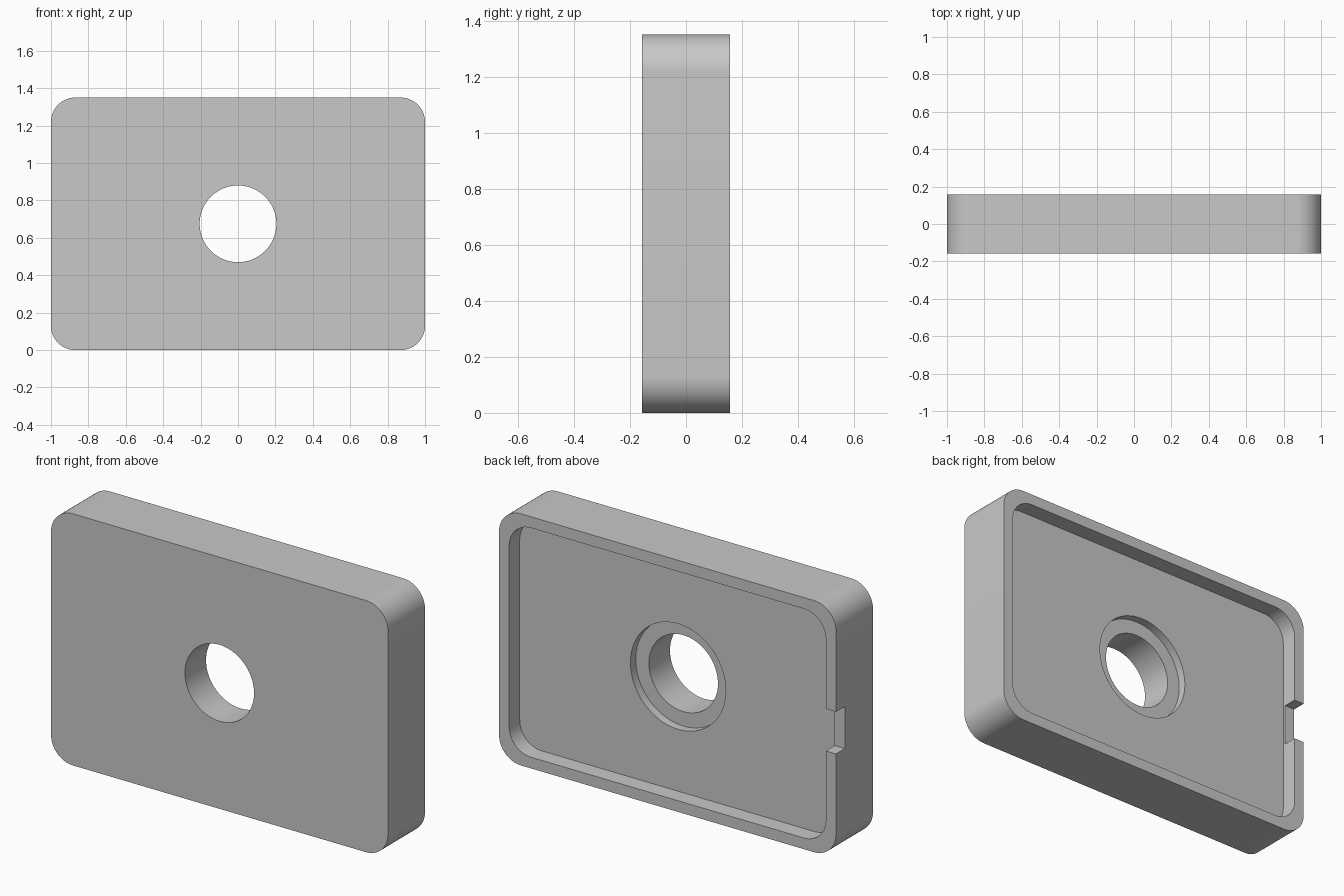
import bpy, bmesh, math

cube = bpy.data.objects.get("Cube")
if cube:
    bpy.data.objects.remove(cube, do_unlink=True)

WIDTH, HEIGHT, DEPTH = 2.0, 1.35, 0.314
BACK = DEPTH / 2
MID_Z = HEIGHT / 2
WALL = 0.06
RADIUS = 0.13
FLOOR = BACK - 0.09          # level of the recessed panel
SEAT = FLOOR - 0.045         # level of the counterbore seat

grey = bpy.data.materials.new("plain grey")
grey.use_nodes = True
color = (0.58, 0.58, 0.58, 1)
grey.diffuse_color = color
grey.node_tree.nodes["Principled BSDF"].inputs["Base Color"].default_value = color


def rounded_rect(w, h, r, steps=16):
    """Outline of a rounded rectangle in x and z, around the plate's centre."""
    points = []
    for quarter, (sx, sz) in enumerate([(1, 1), (-1, 1), (-1, -1), (1, -1)]):
        for i in range(steps + 1):
            a = math.pi / 2 * (quarter + i / steps)
            points.append((sx * (w / 2 - r) + r * math.cos(a),
                           sz * (h / 2 - r) + r * math.sin(a)))
    return points


def circle(r, sides=96):
    return [(r * math.cos(math.tau * i / sides), r * math.sin(math.tau * i / sides))
            for i in range(sides)]


def prism(name, outline, y0, y1):
    """Extrude an outline along y."""
    bm = bmesh.new()
    face = bm.faces.new([bm.verts.new((x, y0, z + MID_Z)) for x, z in outline])
    grown = bmesh.ops.extrude_face_region(bm, geom=[face])["geom"]
    new_verts = [v for v in grown if isinstance(v, bmesh.types.BMVert)]
    bmesh.ops.translate(bm, verts=new_verts, vec=(0, y1 - y0, 0))
    bmesh.ops.recalc_face_normals(bm, faces=bm.faces)
    mesh = bpy.data.meshes.new(name)
    bm.to_mesh(mesh)
    bm.free()
    mesh.materials.append(grey)
    obj = bpy.data.objects.new(name, mesh)
    bpy.context.collection.objects.link(obj)
    return obj


# Solid rounded plate
plate = prism("cover_plate", rounded_rect(WIDTH, HEIGHT, RADIUS), -BACK, BACK)

# Cutters: back recess, counterbore, through hole and edge notch
x0, x1, half = -WIDTH / 2 - 0.1, -WIDTH / 2 + WALL + 0.05, 0.113
cutters = [
    prism("recess_cutter", rounded_rect(WIDTH - 2 * WALL, HEIGHT - 2 * WALL, RADIUS),
          FLOOR, BACK + 0.1),
    prism("counterbore_cutter", circle(0.283), SEAT, BACK + 0.2),
    prism("hole_cutter", circle(0.205), -BACK - 0.1, BACK + 0.3),
    prism("notch_cutter", [(x0, -half), (x1, -half), (x1, half), (x0, half)],
          BACK - 0.075, BACK + 0.15),
]

bpy.ops.object.select_all(action='DESELECT')
bpy.context.view_layer.objects.active = plate
plate.select_set(True)
for cutter in cutters:
    cutter.hide_render = True
    mod = plate.modifiers.new(cutter.name, 'BOOLEAN')
    mod.operation = 'DIFFERENCE'
    mod.solver = 'EXACT'
    mod.object = cutter
    bpy.ops.object.modifier_apply(modifier=mod.name)
    bpy.data.objects.remove(cutter, do_unlink=True)

bpy.ops.object.shade_smooth_by_angle(angle=math.radians(30))
